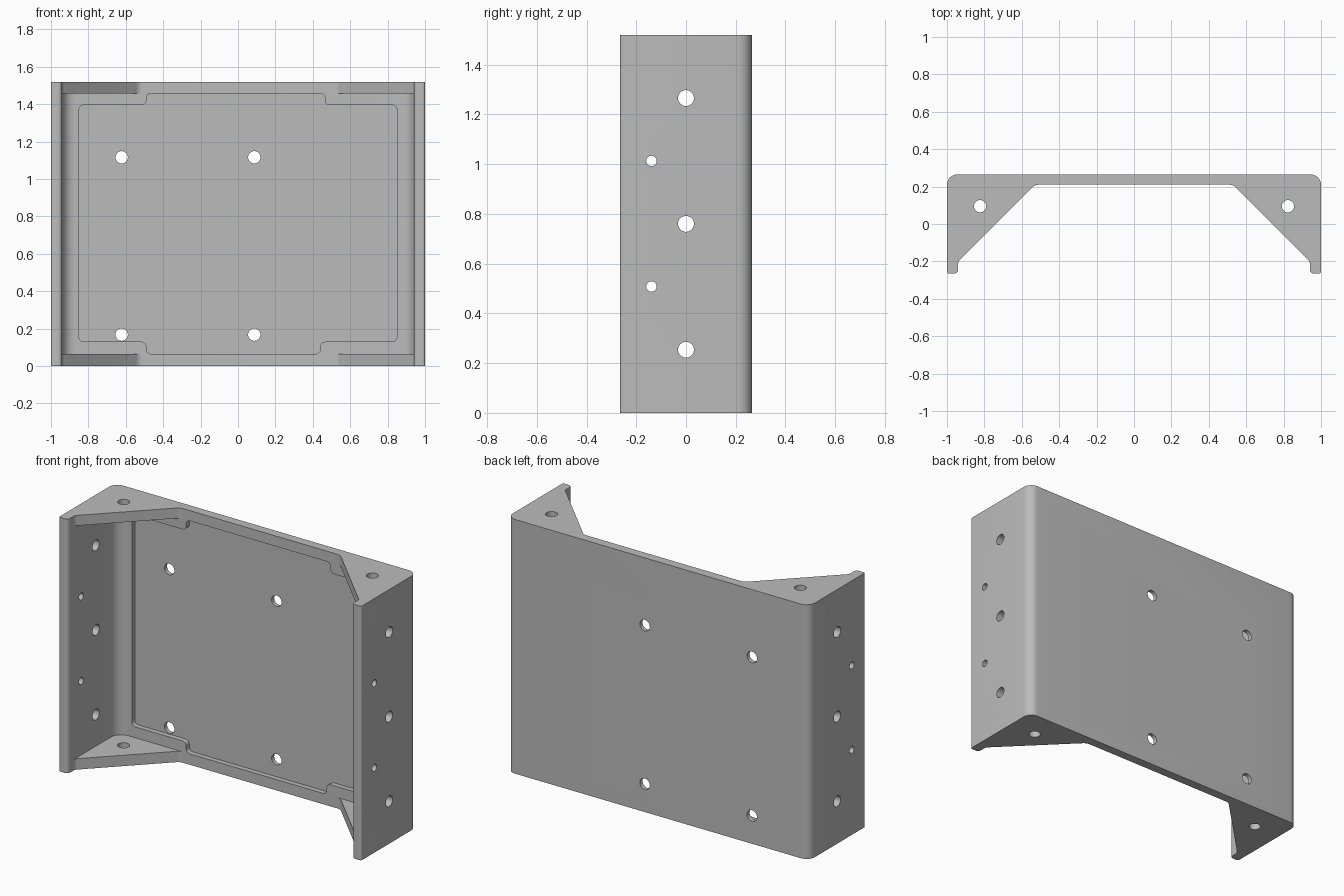
import bpy, bmesh, math
from mathutils import Vector, Matrix

default = bpy.data.objects.get("Cube")
if default:
    bpy.data.objects.remove(default, do_unlink=True)

HEIGHT, WALL = 1.52, 0.06
BACK, FLOOR, TIP = 0.265, 0.21, -0.265   # depth positions of plate and flange tips
INNER = 1 - WALL

grey = bpy.data.materials.new("satin grey")
grey.use_nodes = True
colour = (0.5, 0.5, 0.5, 1)
grey.diffuse_color = colour
grey.node_tree.nodes["Principled BSDF"].inputs["Base Color"].default_value = colour


def rounded(corners, steps=8):
    """Turn (x, y, radius) corners into an outline with true arcs."""
    out = []
    for i, (x, y, r) in enumerate(corners):
        p = Vector((x, y))
        if r == 0:
            out.append(p)
            continue
        a = (Vector(corners[i - 1][:2]) - p).normalized()
        b = (Vector(corners[(i + 1) % len(corners)][:2]) - p).normalized()
        half = a.angle(b) / 2
        centre = p + (a + b).normalized() * (r / math.sin(half))
        start = p + a * (r / math.tan(half)) - centre
        end = p + b * (r / math.tan(half)) - centre
        sweep = start.angle_signed(end)
        for k in range(steps + 1):
            t = -sweep * k / steps
            c, s = math.cos(t), math.sin(t)
            out.append(centre + Vector((start.x * c - start.y * s,
                                        start.x * s + start.y * c)))
    return out


def finish(name, bm):
    bmesh.ops.recalc_face_normals(bm, faces=bm.faces)
    mesh = bpy.data.meshes.new(name)
    bm.to_mesh(mesh)
    bm.free()
    mesh.materials.append(grey)
    obj = bpy.data.objects.new(name, mesh)
    bpy.context.collection.objects.link(obj)
    return obj


def prism(name, outline, low, high, upright=False):
    """Extrude an outline along z, or along y when upright."""
    bm = bmesh.new()
    place = (lambda p: (p.x, low, p.y)) if upright else (lambda p: (p.x, p.y, low))
    face = bm.faces.new([bm.verts.new(place(p)) for p in outline])
    top = bmesh.ops.extrude_face_region(bm, geom=[face])["geom"]
    shift = Vector((0, high - low, 0)) if upright else Vector((0, 0, high - low))
    bmesh.ops.translate(bm, vec=shift, verts=[v for v in top if isinstance(v, bmesh.types.BMVert)])
    return finish(name, bm)


def cut(target, cutter):
    cutter.hide_render = True
    mod = target.modifiers.new("cut", "BOOLEAN")
    mod.operation, mod.solver, mod.object = "DIFFERENCE", "EXACT", cutter
    bpy.context.view_layer.objects.active = target
    bpy.ops.object.modifier_apply(modifier=mod.name)
    bpy.data.objects.remove(cutter, do_unlink=True)


# Bracket body: back plate, side flanges and corner gussets in one profile
half = [(1, BACK, 0.055), (1, TIP, 0.012), (INNER, TIP, 0.022),
        (INNER, -0.2, 0.03), (0.53, FLOOR, 0.05)]
profile = half + [(-x, y, r) for x, y, r in reversed(half)]
body = prism("mounting_bracket", rounded(profile), 0, HEIGHT)

# Pocket between the upper and lower gussets
pocket = [(-INNER, FLOOR, 0.07), (INNER, FLOOR, 0.07), (INNER, -0.5, 0), (-INNER, -0.5, 0)]
cut(body, prism("pocket_cutter", rounded(pocket), 0.065, HEIGHT - 0.062))

# Shallow recess in the plate, with a wider tab at top and bottom
LOW, HIGH, R = 0.13, 1.395, 0.025
recess = [(-0.85, LOW, R), (-0.49, LOW, R), (-0.49, 0.065, R), (0.44, 0.065, R),
          (0.44, LOW, R), (0.85, LOW, R), (0.85, HIGH, R), (0.465, HIGH, R),
          (0.465, 1.458, R), (-0.49, 1.458, R), (-0.49, HIGH, R), (-0.85, HIGH, R)]
cut(body, prism("recess_cutter", rounded(recess), 0.1, FLOOR + 0.03, upright=True))

# Screw holes: plate, flanges and gussets
holes = bmesh.new()


def drill(radius, length, centre, axis):
    turn = Vector((0, 0, 1)).rotation_difference(Vector(axis)).to_matrix().to_4x4()
    bmesh.ops.create_cone(holes, cap_ends=True, segments=32, radius1=radius, radius2=radius,
                          depth=length, matrix=Matrix.Translation(centre) @ turn)


for x in (-0.622, 0.087):
    for z in (0.168, 1.116):
        drill(0.033, 0.2, (x, BACK, z), (0, 1, 0))
for z in (0.254, 0.76, 1.266):
    drill(0.032, 2.4, (0, 0, z), (1, 0, 0))
for z in (0.508, 1.013):
    drill(0.021, 2.4, (0, -0.139, z), (1, 0, 0))
for x in (-0.823, 0.823):
    drill(0.033, 2, (x, 0.095, HEIGHT / 2), (0, 0, 1))
cut(body, finish("hole_cutter", holes))

# Smooth the arcs, keep the machined edges crisp
bpy.ops.object.select_all(action="DESELECT")
body.select_set(True)
bpy.context.view_layer.objects.active = body
bpy.ops.object.shade_smooth_by_angle(angle=math.radians(30))
